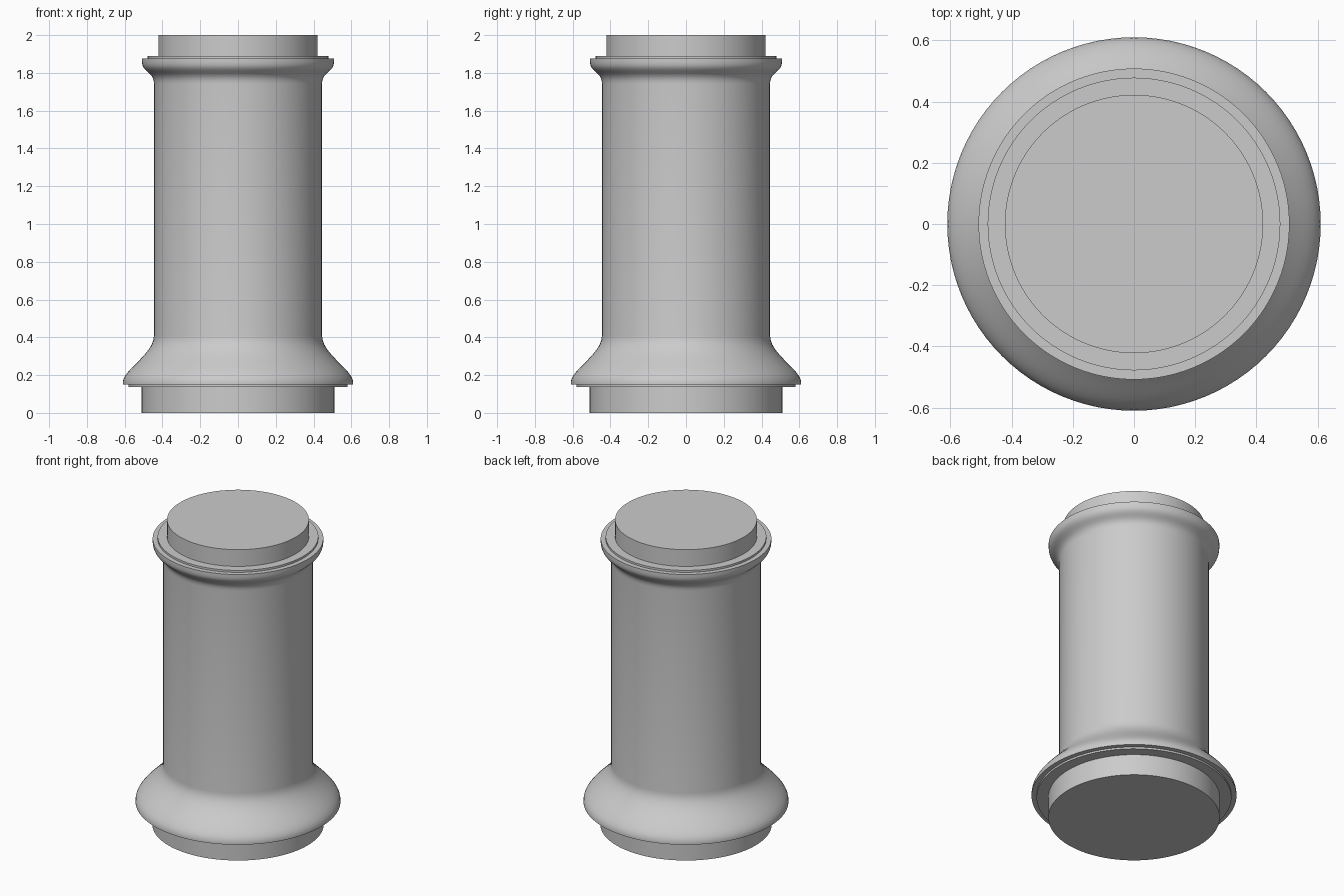
import bpy, bmesh, math
from mathutils import Vector
from mathutils.geometry import interpolate_bezier

cube = bpy.data.objects.get("Cube")
if cube:
    bpy.data.objects.remove(cube, do_unlink=True)

SEGMENTS = 96

grey = bpy.data.materials.new("plain grey")
grey.use_nodes = True
grey.diffuse_color = (0.6, 0.6, 0.6, 1)
grey.node_tree.nodes["Principled BSDF"].inputs["Base Color"].default_value = grey.diffuse_color


def curve(*points, steps=14):
    """Points (radius, height) along a cubic curve."""
    handles = [Vector((r, z, 0)) for r, z in points]
    return [(p.x, p.y) for p in interpolate_bezier(*handles, steps)]


def lathe(name, profile):
    """Spin a profile of (radius, height) points around the z axis."""
    bm = bmesh.new()
    verts = [bm.verts.new((r, 0, z)) for r, z in profile]
    edges = [bm.edges.new(pair) for pair in zip(verts, verts[1:])]
    bmesh.ops.spin(bm, geom=verts + edges, cent=(0, 0, 0), axis=(0, 0, 1),
                   angle=math.tau, steps=SEGMENTS, use_duplicate=False)
    bmesh.ops.remove_doubles(bm, verts=bm.verts, dist=0.0001)
    bm.normal_update()
    # Profiles run upwards, so side faces must point away from the axis
    if sum(f.normal.dot(Vector((*f.calc_center_median().xy, 0))) for f in bm.faces) < 0:
        bmesh.ops.reverse_faces(bm, faces=bm.faces)
    mesh = bpy.data.meshes.new(name)
    bm.to_mesh(mesh)
    bm.free()
    mesh.materials.append(grey)
    obj = bpy.data.objects.new(name, mesh)
    bpy.context.collection.objects.link(obj)
    bpy.ops.object.select_all(action="DESELECT")
    obj.select_set(True)
    bpy.context.view_layer.objects.active = obj
    bpy.ops.object.shade_smooth_by_angle(angle=math.radians(35))
    return obj


# Key radii and heights
BASE_R, LIP_R, SHAFT_R, STEP_R, PLUG_R = 0.51, 0.58, 0.445, 0.478, 0.422
LIP_Z, FLARE_Z, RIM_Z, STEP_Z = 0.138, 0.15, 1.877, 1.89

# Bottom plug and the thin lip above it
lathe("base_plug", [(0, 0), (BASE_R, 0), (BASE_R, LIP_Z)])
lathe("base_lip", [(BASE_R, LIP_Z), (LIP_R, LIP_Z), (LIP_R, FLARE_Z)])

# Shaft with a wide foot flare and a small top flare
foot = curve((0.61, 0.16), (0.61, 0.23), (SHAFT_R, 0.31), (SHAFT_R, 0.41))
head = curve((SHAFT_R, 1.74), (SHAFT_R, 1.81), (0.508, 1.8), (0.508, 1.86))
lathe("shaft", [(LIP_R, FLARE_Z), (0.61, FLARE_Z)] + foot + head
      + [(0.508, RIM_Z), (STEP_R, RIM_Z)])

# Thin top step and the top plug
lathe("top_step", [(STEP_R, RIM_Z), (STEP_R, STEP_Z), (PLUG_R, STEP_Z)])
lathe("top_plug", [(PLUG_R, STEP_Z), (PLUG_R, 2), (0, 2)])
